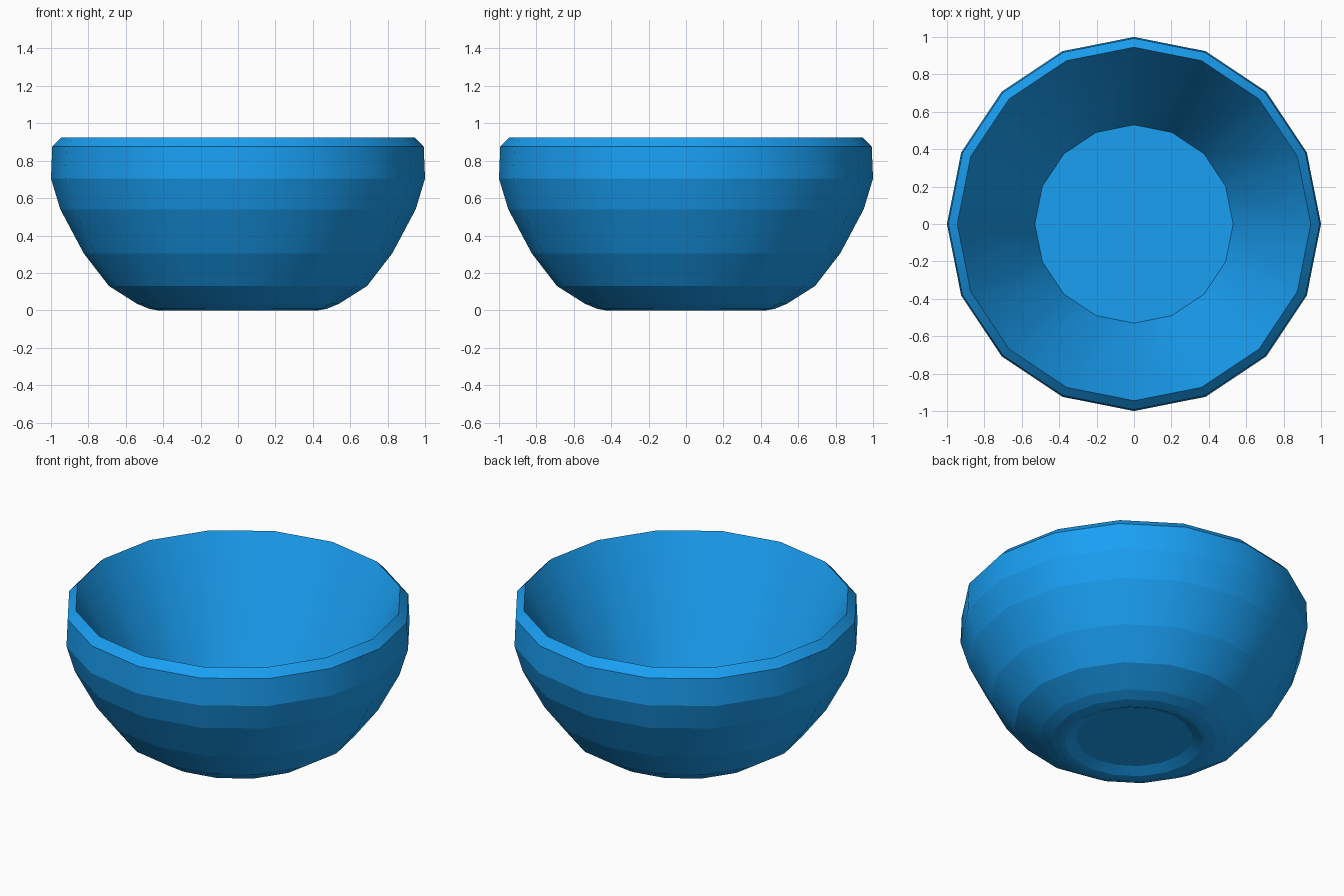
import bpy, bmesh, math

if "Cube" in bpy.data.objects:
    bpy.data.objects.remove(bpy.data.objects["Cube"])

SIDES = 16

# Profile (radius, height): recessed underside, foot, outer wall, bevelled rim, inner wall, floor
profile = [
    (0.335, 0.03), (0.40, 0.0), (0.43, 0.0), (0.475, 0.008), (0.54, 0.035),
    (0.69, 0.13), (0.825, 0.305), (0.95, 0.54), (1.0, 0.705),
    (0.993, 0.875), (0.945, 0.925), (0.53, 0.10),
]

bm = bmesh.new()
rings = []
for r, z in profile:
    rings.append([bm.verts.new((r * math.cos(2 * math.pi * i / SIDES),
                                r * math.sin(2 * math.pi * i / SIDES), z))
                  for i in range(SIDES)])

# Bands between neighbouring rings
for lower, upper in zip(rings, rings[1:]):
    for i in range(SIDES):
        j = (i + 1) % SIDES
        bm.faces.new((lower[i], lower[j], upper[j], upper[i]))

# Underside and inner floor discs
bm.faces.new(rings[0][::-1])
bm.faces.new(rings[-1])
bmesh.ops.recalc_face_normals(bm, faces=bm.faces)

# Smooth around the bowl, crisp edge between bands
for f in bm.faces:
    f.smooth = True
for e in bm.edges:
    a, b = e.verts
    e.smooth = abs((a.co.xy.length - b.co.xy.length)) > 1e-4 or abs(a.co.z - b.co.z) > 1e-4

mesh = bpy.data.meshes.new("bowl")
bm.to_mesh(mesh)
bm.free()
bowl = bpy.data.objects.new("bowl", mesh)
bpy.context.collection.objects.link(bowl)

# Blue glaze
mat = bpy.data.materials.new("blue")
mat.diffuse_color = (0.01, 0.35, 0.9, 1.0)
mat.use_nodes = True
mat.node_tree.nodes["Principled BSDF"].inputs["Base Color"].default_value = mat.diffuse_color
mesh.materials.append(mat)
